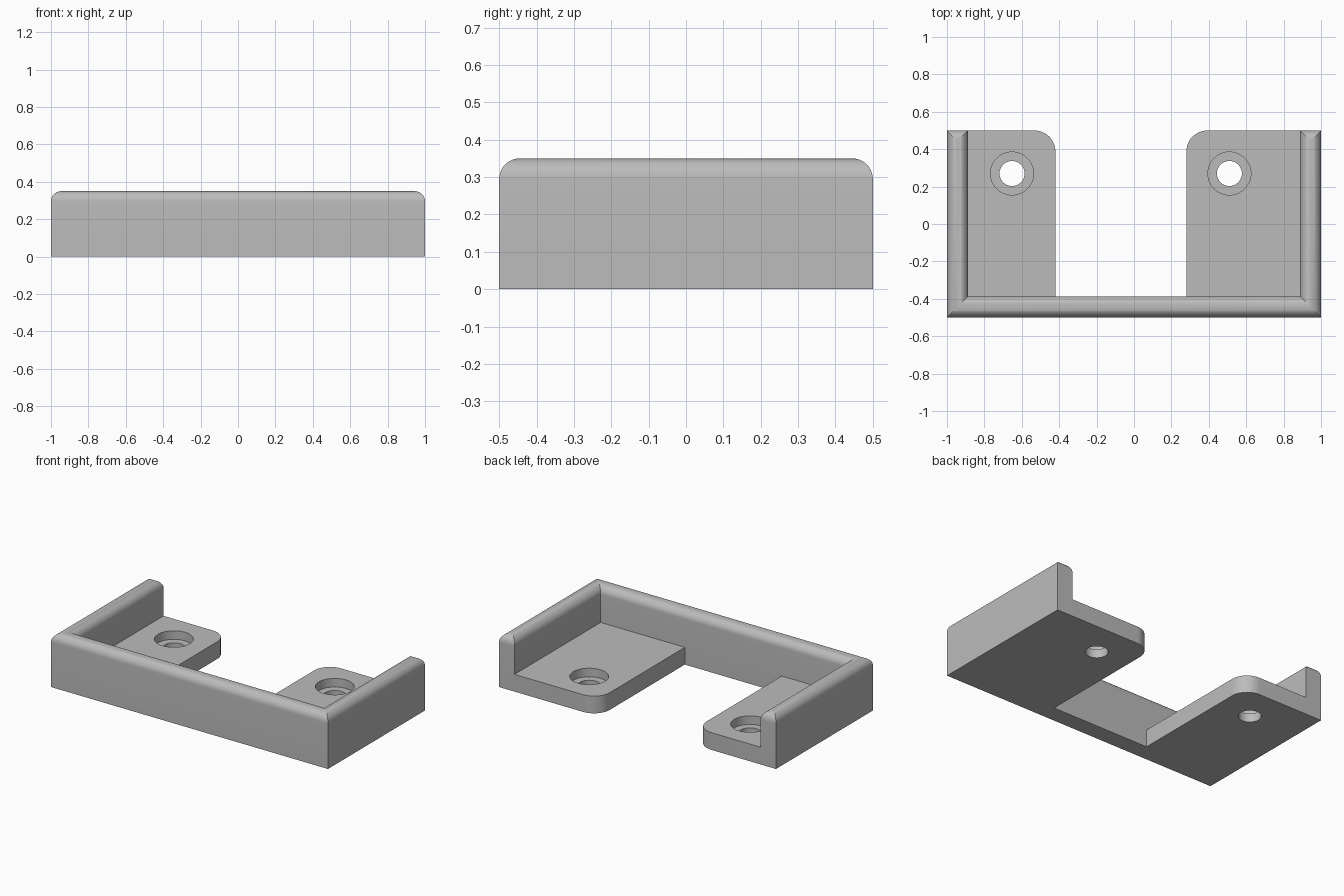
import bpy, bmesh
from math import sin, cos, pi, radians

if "Cube" in bpy.data.objects:
    bpy.data.objects.remove(bpy.data.objects["Cube"], do_unlink=True)

W, D, H, T = 1.0, 0.5, 0.35, 0.1125   # half width, half depth, height, thickness
R = T / 2 - 0.001                     # rounding of the rim

grey = bpy.data.materials.new("plain grey")
grey.use_nodes = True
grey.diffuse_color = (0.5, 0.5, 0.5, 1)
grey.node_tree.nodes["Principled BSDF"].inputs["Base Color"].default_value = (0.5, 0.5, 0.5, 1)


def stack(name, rings):
    """Skin a list of equal-length rings into a closed solid."""
    bm = bmesh.new()
    loops = [[bm.verts.new(p) for p in ring] for ring in rings]
    n = len(loops[0])
    for low, high in zip(loops, loops[1:]):
        for i in range(n):
            j = (i + 1) % n
            bm.faces.new((low[i], low[j], high[j], high[i]))
    bm.faces.new(loops[0][::-1])
    bm.faces.new(loops[-1])
    bmesh.ops.recalc_face_normals(bm, faces=bm.faces)
    mesh = bpy.data.meshes.new(name)
    bm.to_mesh(mesh)
    bm.free()
    mesh.materials.append(grey)
    obj = bpy.data.objects.new(name, mesh)
    bpy.context.collection.objects.link(obj)
    return obj


def activate(obj):
    bpy.ops.object.select_all(action='DESELECT')
    obj.select_set(True)
    bpy.context.view_layer.objects.active = obj


def smooth(obj):
    activate(obj)
    bpy.ops.object.shade_smooth_by_angle(angle=radians(30))


def wall_ring(d, z):
    """U-shaped wall outline, inset by d."""
    x, y, xi, yi = W - d, D - d, W - T + d, -D + T - d
    outline = [(-x, y), (-x, -y), (x, -y), (x, y), (xi, y), (xi, yi), (-xi, yi), (-xi, y)]
    return [(px, py, z) for px, py in outline]


# Three-sided wall with a rounded rim
steps = 10
rim = [(R * (1 - cos(a)), H - R + R * sin(a))
       for a in (i * pi / 2 / steps for i in range(steps + 1))]
smooth(stack("wall", [wall_ring(0, 0)] + [wall_ring(d, z) for d, z in rim]))


def disc(cx, cy, r, z, n=48):
    return [(cx + r * cos(2 * pi * i / n), cy + r * sin(2 * pi * i / n), z) for i in range(n)]


def tab(name, outer, inner, hole_x, hole_y=0.27, corner=0.113):
    """Mounting tab with one rounded corner and a counterbored screw hole."""
    s = 1 if inner > outer else -1
    cx, cy = inner - s * corner, D - corner
    arc = [(cx + s * corner * cos(a), cy + corner * sin(a))
           for a in (i * pi / 24 for i in range(13))]
    outline = [(outer, -D + T), (inner, -D + T)] + arc + [(outer, D)]
    obj = stack(name, [[(x, y, z) for x, y in outline] for z in (0, T)])
    cutter = stack(name + "_hole_cutter", [disc(hole_x, hole_y, r, z) for r, z in
                   ((0.067, -0.1), (0.067, T / 2), (0.115, T / 2), (0.115, T + 0.1))])
    mod = obj.modifiers.new("screw_hole", 'BOOLEAN')
    mod.operation, mod.solver, mod.object = 'DIFFERENCE', 'EXACT', cutter
    activate(obj)
    bpy.ops.object.modifier_apply(modifier=mod.name)
    bpy.data.objects.remove(cutter, do_unlink=True)
    smooth(obj)


# Mounting tabs
tab("right_tab", -W + T, -0.42, -0.652)
tab("left_tab", W - T, 0.28, 0.51)
